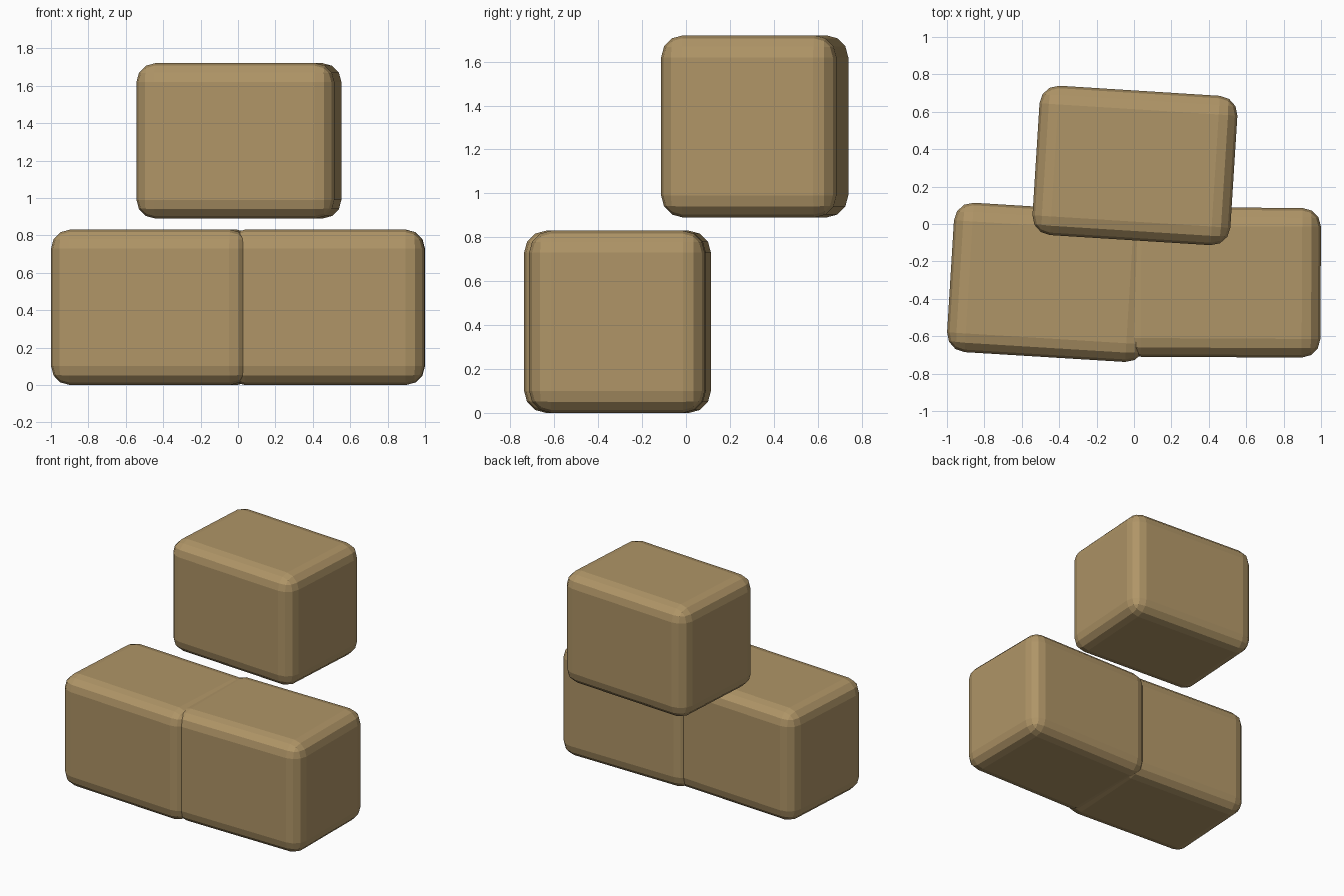
import bpy
import bmesh
from math import radians
from mathutils import Matrix

cube = bpy.data.objects.get("Cube")
if cube:
    bpy.data.objects.remove(cube, do_unlink=True)

# Tan colour shared by all blocks
TAN = (0.43, 0.30, 0.135, 1)
tan = bpy.data.materials.new("tan_block")
tan.use_nodes = True
tan.diffuse_color = TAN
tan.node_tree.nodes["Principled BSDF"].inputs["Base Color"].default_value = TAN

SIZE = (1.06, 0.80, 0.83)


def block(name, location, turn):
    """Box with rounded edges, turned about the vertical axis."""
    bm = bmesh.new()
    bmesh.ops.create_cube(bm, size=1, matrix=Matrix.Diagonal((*SIZE, 1)))
    mesh = bpy.data.meshes.new(name)
    bm.to_mesh(mesh)
    bm.free()
    mesh.materials.append(tan)
    obj = bpy.data.objects.new(name, mesh)
    bpy.context.collection.objects.link(obj)
    obj.location = location
    obj.rotation_euler.z = radians(turn)
    bevel = obj.modifiers.new("rounded_edges", "BEVEL")
    bevel.width = 0.1
    bevel.segments = 3
    return obj


# Two touching blocks below, one floating above and behind
low = SIZE[2] / 2
block("lower_right_block", (-0.452, -0.312, low), -3.5)
block("lower_left_block", (0.468, -0.312, low), -0.3)
block("upper_block", (0.005, 0.313, low + 0.89), -3.6)
